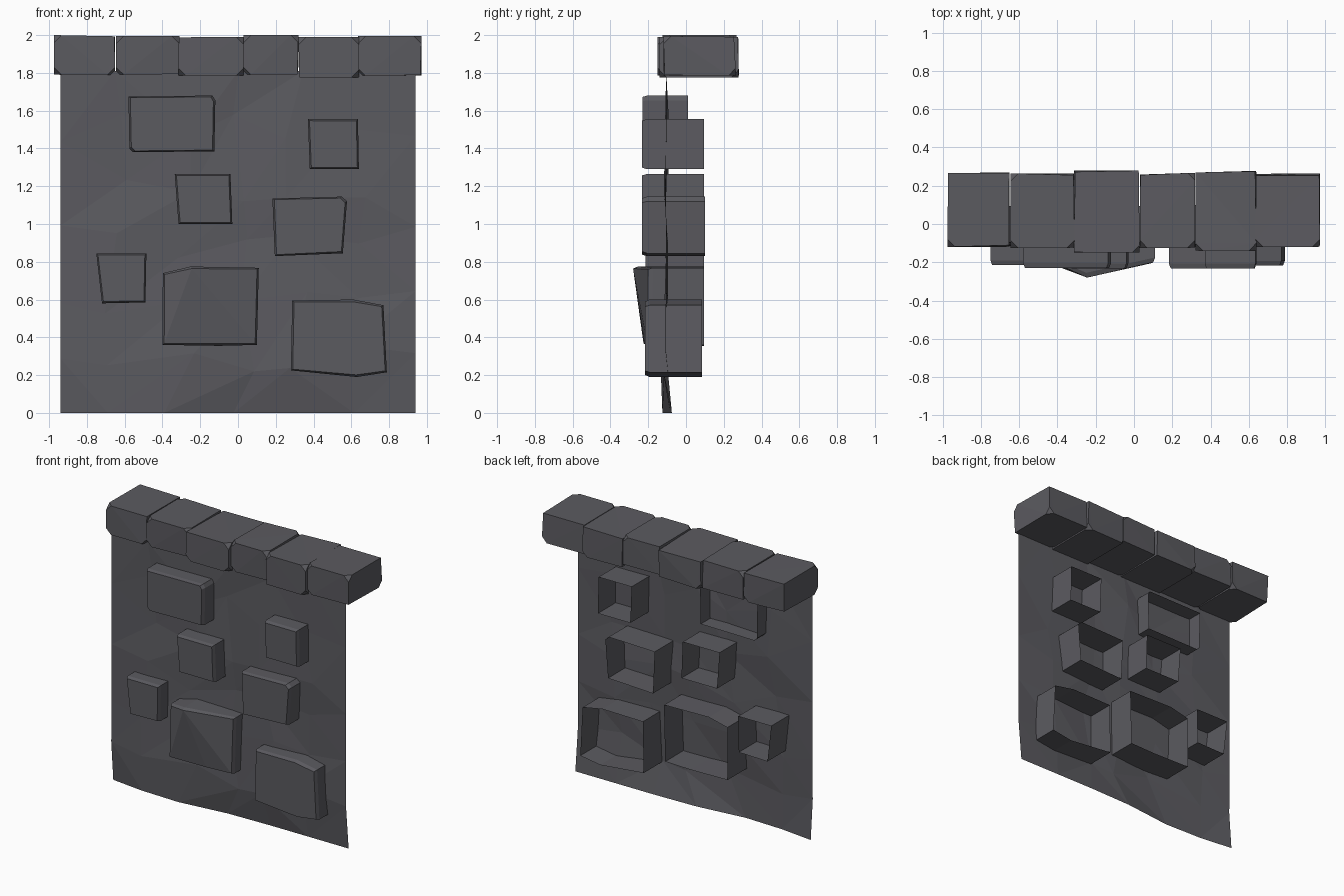
import bpy, bmesh, math, random
from mathutils import Vector

if "Cube" in bpy.data.objects:
    bpy.data.objects.remove(bpy.data.objects["Cube"])

random.seed(7)
stone = bpy.data.materials.new("dark grey stone")
stone.diffuse_color = (0.105, 0.104, 0.117, 1)
stone.use_nodes = True
stone.node_tree.nodes["Principled BSDF"].inputs["Base Color"].default_value = stone.diffuse_color


def finish(bm, name, recalc=True):
    if recalc:
        bmesh.ops.recalc_face_normals(bm, faces=bm.faces)
    me = bpy.data.meshes.new(name)
    bm.to_mesh(me)
    bm.free()
    me.materials.append(stone)
    ob = bpy.data.objects.new(name, me)
    bpy.context.collection.objects.link(ob)
    return ob


# Wall sheet: uneven low-poly surface, bulging near the foot
def wall():
    bm = bmesh.new()
    nx, nz = 6, 6
    grid = []
    for j in range(nz + 1):
        row = []
        for i in range(nx + 1):
            x, z = -0.94 + 1.88 * i / nx, 1.81 * j / nz
            inner_x, inner_z = 0 < i < nx, 0 < j < nz
            if inner_x:
                x += random.uniform(-0.09, 0.09)
            if inner_z:
                z += random.uniform(-0.09, 0.09)
            y = -0.105 + random.uniform(-0.014, 0.014) * (inner_x and inner_z)
            y -= 0.045 * math.exp(-((z - 0.22) / 0.15) ** 2) * math.exp(-((x + 0.3) / 0.45) ** 2)
            if j == 0:
                y = -0.075 - 0.055 * math.exp(-((x + 0.5) / 0.35) ** 2)
            row.append(bm.verts.new((x, y, z)))
        grid.append(row)
    for j in range(nz):
        for i in range(nx):
            a, b, c, d = grid[j][i], grid[j][i + 1], grid[j + 1][i + 1], grid[j + 1][i]
            tris = ((a, b, c), (a, c, d)) if random.random() < 0.5 else ((a, b, d), (b, c, d))
            for t in tris:
                bm.faces.new(t)
    finish(bm, "wall_sheet", recalc=False)


# Wall stone: shell open at the back, with a slightly worn front rim
def wall_stone(name, outline, front, back, lip=0.012):
    """outline: (x, z) or (x, z, own front y), clockwise seen from the front"""
    bm = bmesh.new()
    n = len(outline)
    cx = sum(p[0] for p in outline) / n
    cz = sum(p[1] for p in outline) / n
    rings = [[], [], []]
    for p in outline:
        f = p[2] if len(p) > 2 else front
        d = Vector((cx - p[0], 0, cz - p[1])).normalized() * lip
        rings[0].append(bm.verts.new((p[0], back, p[1])))
        rings[1].append(bm.verts.new((p[0], f + 0.025, p[1])))
        rings[2].append(bm.verts.new((p[0] + d.x, f, p[1] + d.z)))
    for r in range(2):
        for i in range(n):
            k = (i + 1) % n
            bm.faces.new((rings[r][i], rings[r][k], rings[r + 1][k], rings[r + 1][i]))
    cap = bm.faces.new(rings[2])
    bmesh.ops.triangulate(bm, faces=[cap])
    finish(bm, name)


# Coping stone: block with knocked-off corners
def coping_stone(name, x0, x1, y0, y1, z0, z1):
    bm = bmesh.new()
    bmesh.ops.create_cube(bm, size=1)
    for v in bm.verts:
        v.co = ((x0, x1)[v.co.x > 0], (y0, y1)[v.co.y > 0], (z0, z1)[v.co.z > 0])
    front = [v for v in bm.verts if v.co.y < 0]
    rear = [v for v in bm.verts if v.co.y > 0]
    chips = random.sample(front, 3) + random.sample(rear, 1)
    rest = [v for v in bm.verts if v not in chips]
    for v in rest:
        v.co.y += random.uniform(0, 0.012) * (1 if v.co.y < 0 else -1)
        v.co.x += random.uniform(0, 0.008) * (1 if v.co.x < (x0 + x1) / 2 else -1)
        v.co.z += random.uniform(0, 0.008) * (1 if v.co.z < 1.9 else -1)
    bmesh.ops.bevel(bm, geom=chips, offset=0.04, segments=1, affect='VERTICES')
    bmesh.ops.triangulate(bm, faces=bm.faces)
    finish(bm, name)


wall()

stones = [
    ("upper_left", [(-.58, 1.675), (-.135, 1.68), (-.12, 1.655), (-.125, 1.385), (-.555, 1.38), (-.575, 1.40)], -.23, .01),
    ("upper_right", [(.37, 1.555), (.635, 1.555), (.64, 1.29), (.38, 1.29)], -.232, .095),
    ("middle_left", [(-.335, 1.265), (-.04, 1.265), (-.03, 1.0), (-.315, 1.0)], -.232, .095),
    ("middle_right", [(.182, 1.135), (.55, 1.145), (.577, 1.12), (.555, .845), (.195, .83)], -.232, .10),
    ("low_left", [(-.75, .845), (-.485, .845), (-.49, .585), (-.72, .58)], -.215, .095),
    ("low_middle", [(-.398, .74, -.215), (-.25, .775, -.28), (.11, .768, -.2), (.1, .36, -.205),
                    (-.1, .355, -.22), (-.4, .36, -.225)], -.22, .095),
    ("low_right", [(.287, .595), (.61, .6), (.77, .57), (.788, .215), (.63, .19), (.28, .225)], -.218, .085),
]
for name, outline, front, back in stones:
    wall_stone("stone_" + name, outline, front, back)

coping = [
    (-.975, -.65, -.12, .27, 1.79, 2.0), (-.645, -.31, -.125, .265, 1.79, 1.995),
    (-.315, .03, -.15, .28, 1.785, 1.99), (.03, .32, -.125, .268, 1.79, 2.0),
    (.32, .64, -.14, .278, 1.775, 1.99), (.635, .972, -.12, .265, 1.785, 1.995),
]
for i, c in enumerate(coping):
    coping_stone(f"coping_stone_{i + 1}", *c)
